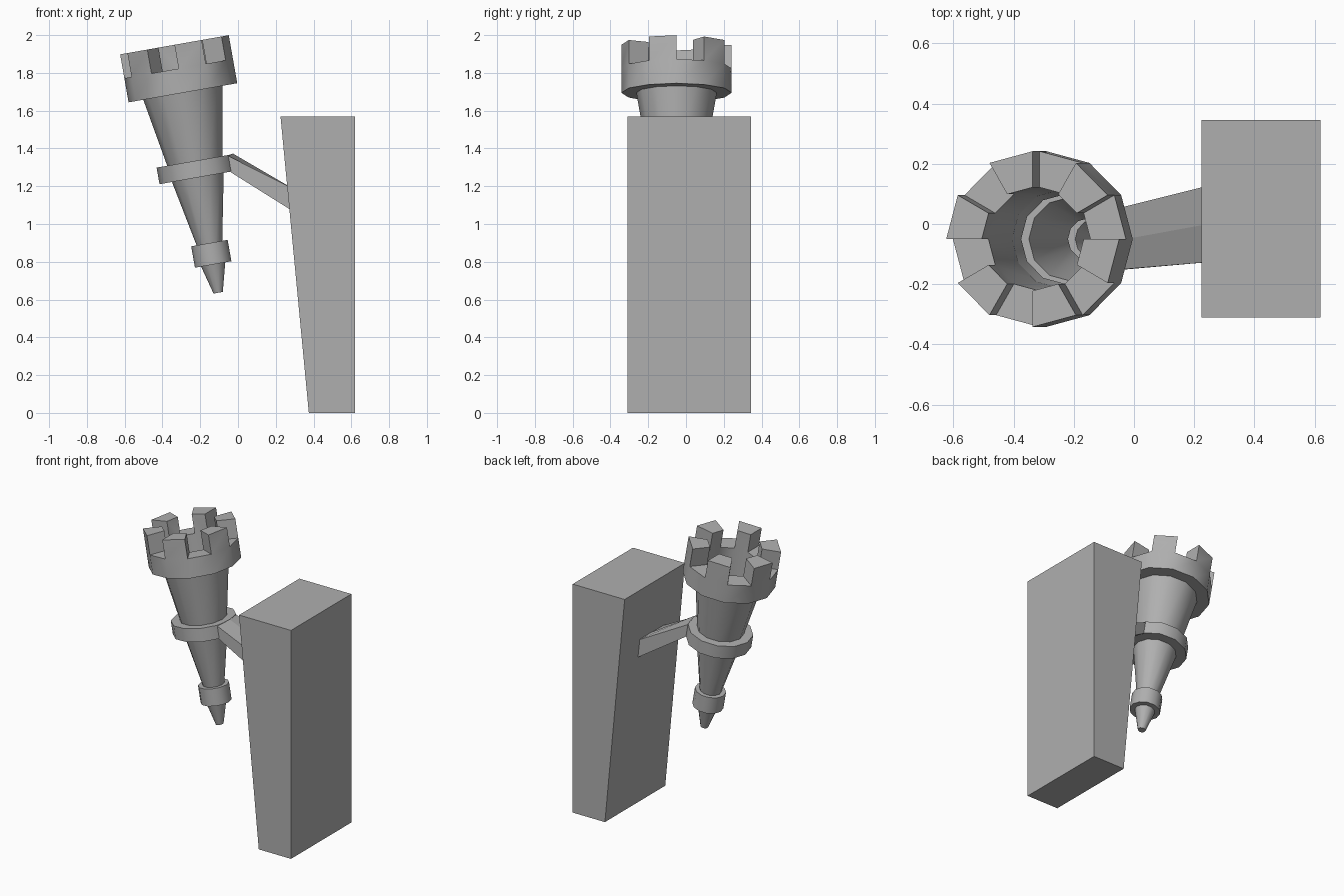
import bpy, bmesh
from math import radians, sin, cos
from mathutils import Matrix

if "Cube" in bpy.data.objects:
    bpy.data.objects.remove(bpy.data.objects["Cube"])

SIDES = 12
TILT = Matrix.Translation((-0.105, -0.05, 0.636)) @ Matrix.Rotation(radians(-10), 4, 'Y')

# Dark grey stone
STONE = bpy.data.materials.new("stone_grey")
STONE.diffuse_color = (0.43, 0.43, 0.43, 1)
STONE.use_nodes = True
STONE.node_tree.nodes["Principled BSDF"].inputs["Base Color"].default_value = STONE.diffuse_color


def finish(name, bm, matrix=None, smooth=False):
    if matrix:
        bm.transform(matrix)
    bmesh.ops.remove_doubles(bm, verts=bm.verts, dist=0.0005)
    bmesh.ops.recalc_face_normals(bm, faces=bm.faces)
    mesh = bpy.data.meshes.new(name)
    bm.to_mesh(mesh)
    bm.free()
    mesh.materials.append(STONE)
    ob = bpy.data.objects.new(name, mesh)
    bpy.context.collection.objects.link(ob)
    if smooth:
        bpy.ops.object.select_all(action='DESELECT')
        bpy.context.view_layer.objects.active = ob
        ob.select_set(True)
        bpy.ops.object.shade_smooth_by_angle(angle=radians(31))
    return ob


def pt(r, a, z):
    return (r * cos(radians(a)), r * sin(radians(a)), z)


def quad(bm, *pts):
    bm.faces.new([bm.verts.new(p) for p in pts])


def prism(name, sections):
    """Skin a list of matching four-point sections and cap both ends."""
    bm = bmesh.new()
    rings = [[bm.verts.new(p) for p in s] for s in sections]
    for a, b in zip(rings, rings[1:]):
        for i in range(4):
            bm.faces.new((a[i], a[(i + 1) % 4], b[(i + 1) % 4], b[i]))
    bm.faces.new(rings[0])
    bm.faces.new(rings[-1])
    return finish(name, bm)


# Torch shell: one hollow turned profile (radius, height along the tilted axis)
R, RI, LOW, TOP = 0.292, 0.172, 1.205, 1.333
profile = [(0.025, 0), (0.065, 0.152), (0.098, 0.152), (0.098, 0.267),
           (0.069, 0.267), (0.139, 0.62), (0.206, 0.62), (0.206, 0.709),
           (0.149, 0.709), (0.213, 1.075), (R, 1.075), (R, LOW)]
inner_wall = [(RI, LOW), (0.163, 0.80)]
bm = bmesh.new()
for i in range(SIDES):
    a, b = i * 30, i * 30 + 30
    for (r0, z0), (r1, z1) in [*zip(profile, profile[1:]), inner_wall]:
        quad(bm, pt(r0, a, z0), pt(r0, b, z0), pt(r1, b, z1), pt(r1, a, z1))
    # Battlements: odd segments rise, even segments are notches
    up = i % 2 == 1
    h = TOP if up else LOW
    quad(bm, pt(R, a, h), pt(R, b, h), pt(RI, b, h), pt(RI, a, h))
    if up:
        for r in (R, RI):
            quad(bm, pt(r, a, LOW), pt(r, b, LOW), pt(r, b, TOP), pt(r, a, TOP))
        for k in (a, b):
            quad(bm, pt(R, k, LOW), pt(R, k, TOP), pt(RI, k, TOP), pt(RI, k, LOW))
bm.faces.new([bm.verts.new(pt(0.025, i * 30, 0)) for i in range(SIDES)])
finish("torch", bm, TILT, smooth=True)


# Bracket arm: two faces of the middle band drawn out to the wall
def arm_section(y, x0, low, high):
    end = 0.29
    return [(x0 + 0.015, y[0], low), (x0, y[0], high),
            (end, y[1], 1.188), (end, y[1], 1.068)]


prism("bracket_arm", [arm_section((-0.152, -0.123), -0.055, 1.275, 1.362),
                      arm_section((-0.05, 0.008), -0.027, 1.282, 1.373),
                      arm_section((0.052, 0.138), -0.055, 1.275, 1.362)])

# Wall block with a sloping face
prism("wall_block", [[(0.375, y, 0), (0.62, y, 0), (0.62, y, 1.57), (0.225, y, 1.57)]
                     for y in (-0.31, 0.345)])
